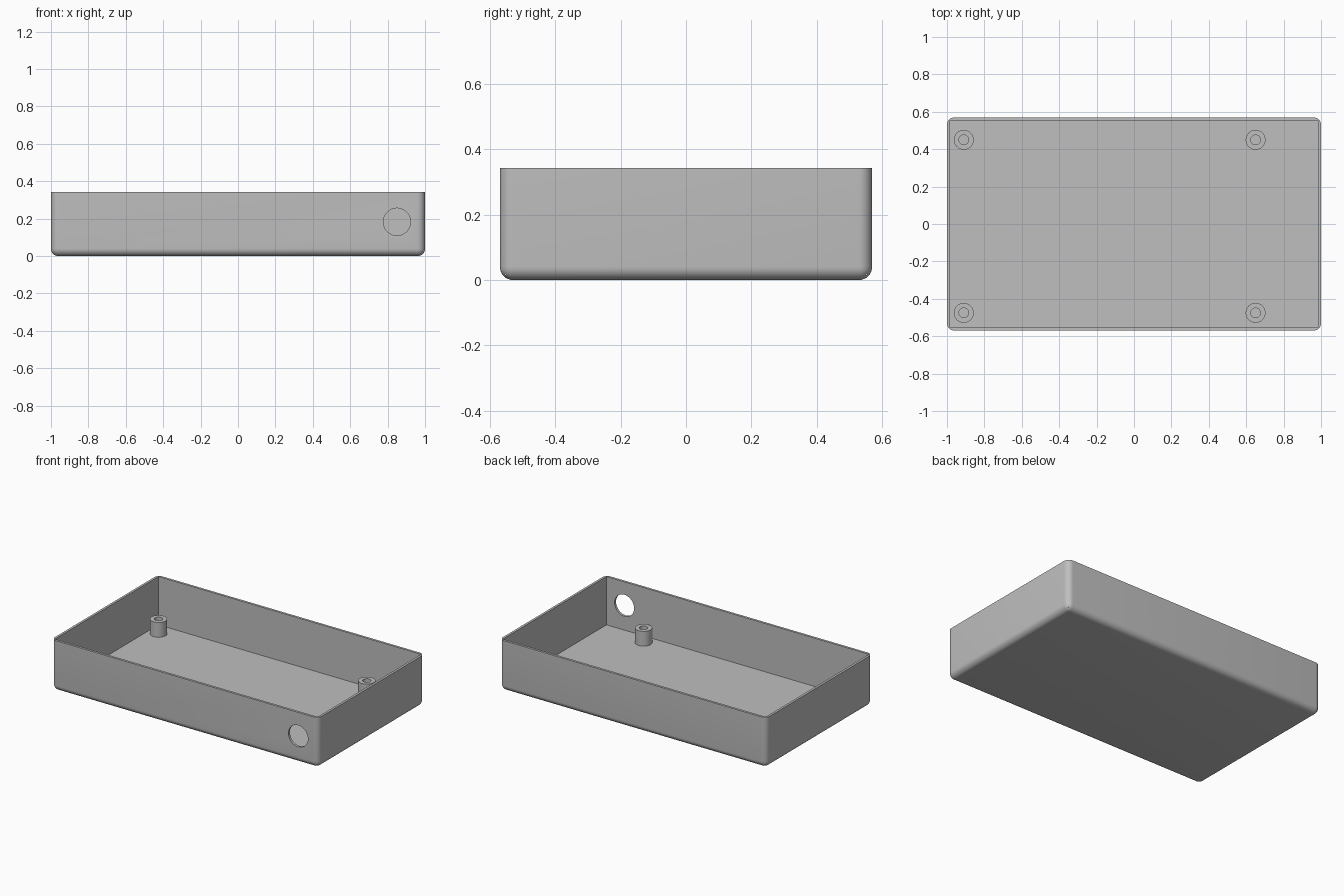
import bpy, bmesh, math
from mathutils import Matrix, Vector

default = bpy.data.objects.get("Cube")
if default:
    bpy.data.objects.remove(default, do_unlink=True)

LENGTH, WIDTH, HEIGHT = 2.0, 1.14, 0.343
WALL, RADIUS = 0.016, 0.04

grey = bpy.data.materials.new("light_grey")
grey.use_nodes = True
grey.diffuse_color = (0.52, 0.52, 0.52, 1)
grey.node_tree.nodes["Principled BSDF"].inputs["Base Color"].default_value = grey.diffuse_color


def finish(name, bm):
    """Turn a bmesh into a grey object."""
    bmesh.ops.recalc_face_normals(bm, faces=bm.faces)
    mesh = bpy.data.meshes.new(name)
    bm.to_mesh(mesh)
    bm.free()
    mesh.materials.append(grey)
    obj = bpy.data.objects.new(name, mesh)
    bpy.context.collection.objects.link(obj)
    return obj


def activate(obj):
    bpy.ops.object.select_all(action='DESELECT')
    obj.select_set(True)
    bpy.context.view_layer.objects.active = obj


def smooth(obj):
    activate(obj)
    bpy.ops.object.shade_smooth_by_angle(angle=math.radians(35))


def block(size, low):
    """Box of the given size whose underside sits at height low."""
    bm = bmesh.new()
    place = Matrix.Translation((0, 0, low + size[2] / 2)) @ Matrix.Diagonal((*size, 1))
    bmesh.ops.create_cube(bm, size=1, matrix=place)
    return bm


def cut(obj, cutter):
    """Subtract the cutter and discard it."""
    cutter.hide_render = True
    mod = obj.modifiers.new("cut", 'BOOLEAN')
    mod.operation, mod.solver, mod.object = 'DIFFERENCE', 'EXACT', cutter
    activate(obj)
    bpy.ops.object.modifier_apply(modifier=mod.name)
    bpy.data.objects.remove(cutter, do_unlink=True)


# Tray: rounded on every edge except the open rim
bm = block((LENGTH, WIDTH, HEIGHT), 0)
edges = [e for e in bm.edges if min(v.co.z for v in e.verts) < HEIGHT / 2]
bmesh.ops.bevel(bm, geom=edges, offset=RADIUS, segments=8, profile=0.5, affect='EDGES')
tray = finish("tray", bm)

# Square-cornered cavity
cut(tray, finish("cavity_cutter",
                 block((LENGTH - 2 * WALL, WIDTH - 2 * WALL, HEIGHT), WALL)))

# Round cable hole through the front wall
bm = bmesh.new()
bmesh.ops.create_cone(
    bm, cap_ends=True, segments=64, radius1=0.073, radius2=0.073, depth=0.2,
    matrix=Matrix.Translation((0.85, -WIDTH / 2, 0.183)) @ Matrix.Rotation(math.pi / 2, 4, 'X'))
cut(tray, finish("hole_cutter", bm))
smooth(tray)


def standoff(name, x, y):
    """Hollow screw post turned from its wall section."""
    bm = bmesh.new()
    outer, inner, top = 0.053, 0.026, WALL + 0.1
    section = [(outer, WALL), (outer, top), (inner, top), (inner, WALL)]
    verts = [bm.verts.new((r, 0, z)) for r, z in section]
    lines = [bm.edges.new(pair) for pair in zip(verts, verts[1:])]
    bmesh.ops.spin(bm, geom=verts + lines, cent=(0, 0, 0), axis=(0, 0, 1),
                   angle=math.tau, steps=48)
    bmesh.ops.remove_doubles(bm, verts=bm.verts, dist=0.0001)
    bmesh.ops.translate(bm, verts=bm.verts, vec=Vector((x, y, 0)))
    smooth(finish(name, bm))


# Four screw posts
for side, x in (("right", -0.91), ("left", 0.65)):
    for end, y in (("front", -0.475), ("back", 0.45)):
        standoff(f"{end}_{side}_post", x, y)
